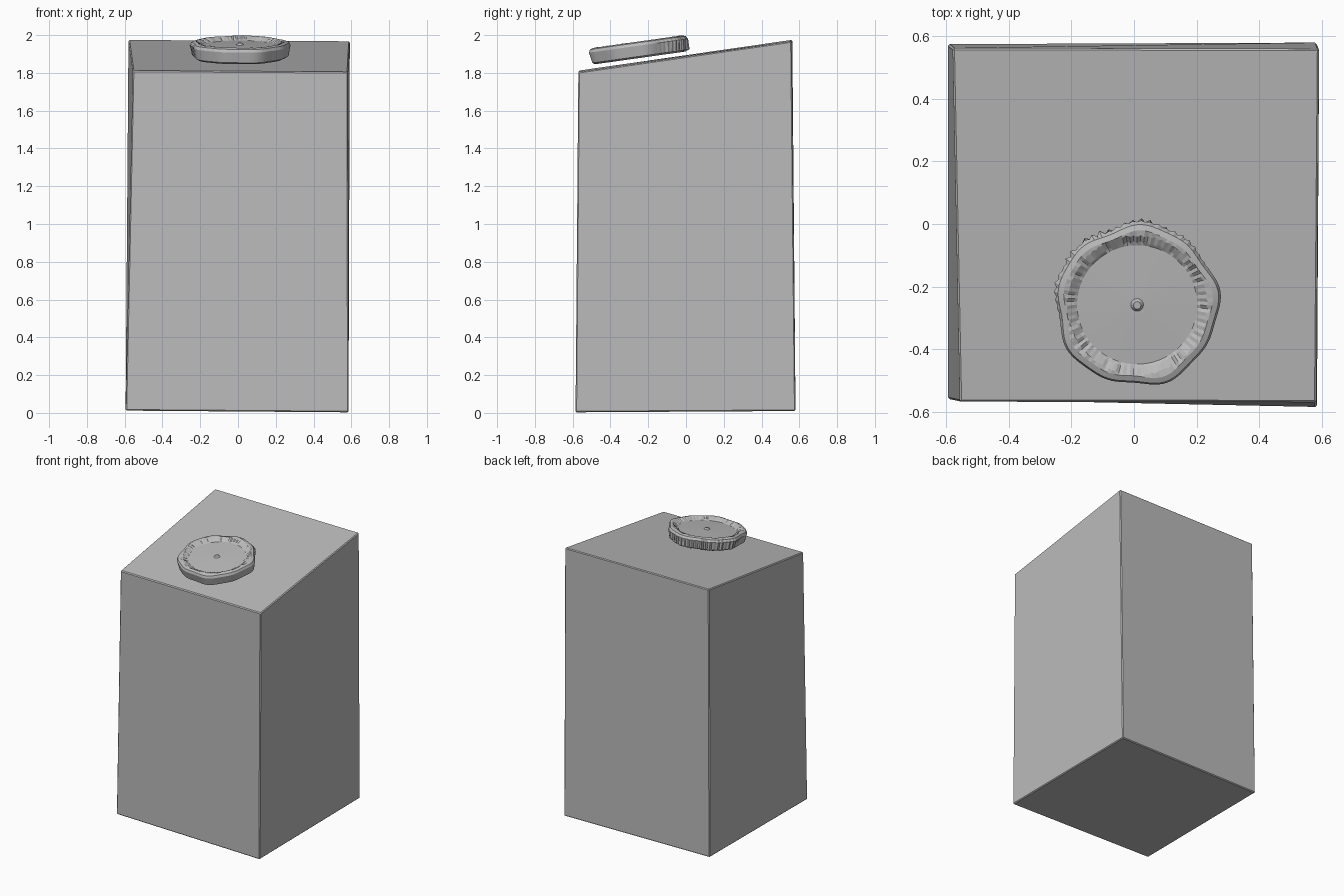
import bpy, bmesh, math, random
from mathutils import Matrix, Vector

random.seed(4)
cube = bpy.data.objects.get("Cube")
if cube:
    bpy.data.objects.remove(cube, do_unlink=True)

grey = bpy.data.materials.new("plain grey")
grey.use_nodes = True
colour = (0.5, 0.5, 0.5, 1)
grey.diffuse_color = colour
grey.node_tree.nodes["Principled BSDF"].inputs["Base Color"].default_value = colour


def finish(name, bm):
    bmesh.ops.recalc_face_normals(bm, faces=bm.faces)
    mesh = bpy.data.meshes.new(name)
    bm.to_mesh(mesh)
    bm.free()
    mesh.materials.append(grey)
    obj = bpy.data.objects.new(name, mesh)
    bpy.context.collection.objects.link(obj)
    return obj


# Slightly irregular block with a sloping top
bottom = [(-.595, -.56, .012), (.585, -.585, .003), (.585, .58, .01), (-.595, .575, .018)]
top = [(-.557, -.568, 1.812), (.583, -.57, 1.805), (.592, .56, 1.968), (-.58, .563, 1.975)]
bm = bmesh.new()
low = [bm.verts.new(p) for p in bottom]
high = [bm.verts.new(p) for p in top]
bm.faces.new(low)
bm.faces.new(high)
for i in range(4):
    j = (i + 1) % 4
    bm.faces.new((low[i], low[j], high[j], high[i]))
body = finish("body", bm)
bevel = body.modifiers.new("worn edges", "BEVEL")
bevel.width = 0.006
bevel.segments = 1

# Tilted cap: revolved profile of radius and height
SEGMENTS = 120
profile = [(.235, -.045), (.25, -.036), (.26, .02), (.253, .036),
           (.235, .042), (.222, .04), (.2, .028), (.192, .022), (.03, .026)]
tilt = Matrix.Translation((.01, -.255, 1.923)) @ Matrix.Rotation(math.radians(8), 4, "X")
bm = bmesh.new()
rings = []
for row, (radius, height) in enumerate(profile):
    ring = []
    for s in range(SEGMENTS):
        a = math.tau * s / SEGMENTS
        r, h = radius, height
        if row < 5:
            # Uneven outline, with ragged grip ridges towards the back
            r += .006 * math.sin(5 * a + 1) + .004 * math.sin(9 * a)
            back = max(0, math.sin(a - .35))
            if row < 3:
                r += (s % 2) * back * random.uniform(.002, .016)
        elif row == 5 or row == 6:
            # Fine teeth around the inner lip
            r += (s % 2) * random.uniform(0, .006)
            h += (s % 2) * random.uniform(-.006, .004)
        ring.append(bm.verts.new(tilt @ Vector((r * math.cos(a), r * math.sin(a), h))))
    rings.append(ring)
for a, b in zip(rings, rings[1:]):
    for s in range(SEGMENTS):
        t = (s + 1) % SEGMENTS
        bm.faces.new((a[s], a[t], b[t], b[s]))
bm.faces.new(rings[0])
bm.faces.new(rings[-1])
finish("cap", bm)

# Small centre stud
bm = bmesh.new()
bmesh.ops.create_cone(bm, cap_ends=True, segments=16, radius1=.022, radius2=.012, depth=.012,
                      matrix=tilt @ Matrix.Translation((0, 0, .03)))
finish("cap_stud", bm)
